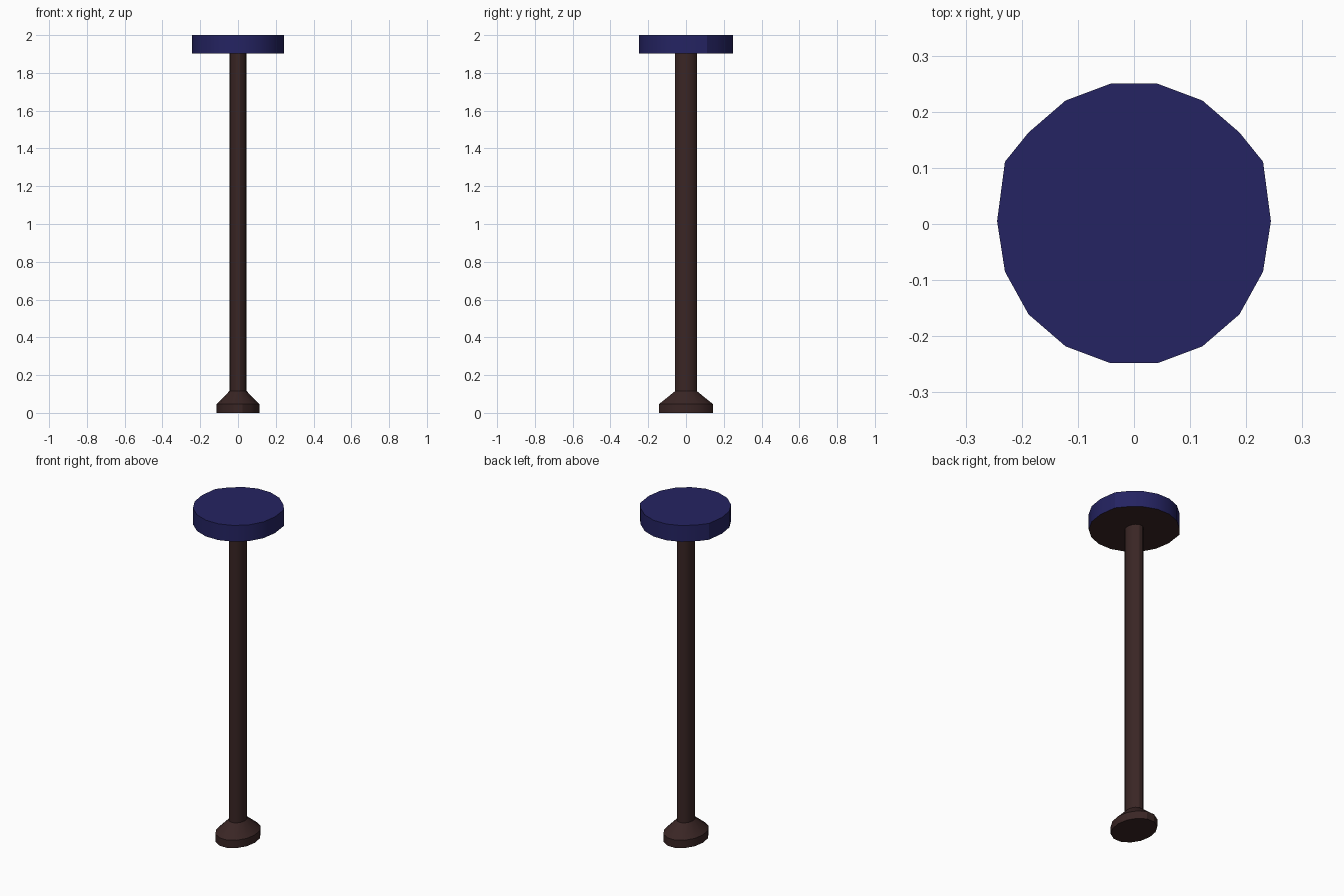
import bpy, bmesh, math

if "Cube" in bpy.data.objects:
    bpy.data.objects.remove(bpy.data.objects["Cube"])

def material(name, rgb):
    m = bpy.data.materials.new(name)
    m.diffuse_color = (*rgb, 1.0)
    m.use_nodes = True
    m.node_tree.nodes["Principled BSDF"].inputs["Base Color"].default_value = m.diffuse_color
    return m

blue = material("dark_blue", (0.018, 0.017, 0.122))
brown = material("dark_brown", (0.042, 0.019, 0.018))

def oval(n, rx, ry):
    # flat ends towards front and back, corners on the x axis
    k = ry / math.cos(math.pi / n)
    return [(rx * math.cos(2 * math.pi * i / n), k * math.sin(2 * math.pi * i / n))
            for i in range(n)]

def loft(name, rings, mats):
    # rings: list of (outline points, z)
    bm = bmesh.new()
    loops = [[bm.verts.new((x, y, z)) for x, y in pts] for pts, z in rings]
    n = len(loops[0])
    for a, b in zip(loops, loops[1:]):
        for i in range(n):
            j = (i + 1) % n
            bm.faces.new((a[i], a[j], b[j], b[i]))
    bm.faces.new(loops[0][::-1])
    bm.faces.new(loops[-1])
    bm.normal_update()
    # second material goes on the underside
    if len(mats) > 1:
        for f in bm.faces:
            if f.normal.z < -0.5:
                f.material_index = 1
    me = bpy.data.meshes.new(name)
    bm.to_mesh(me)
    bm.free()
    ob = bpy.data.objects.new(name, me)
    bpy.context.collection.objects.link(ob)
    for m in mats:
        me.materials.append(m)
    bpy.ops.object.select_all(action='DESELECT')
    ob.select_set(True)
    bpy.context.view_layer.objects.active = ob
    bpy.ops.object.shade_smooth_by_angle(angle=math.radians(30))
    return ob

# round seat-like disc with a brown underside
right = [(0.042, -0.248), (0.122, -0.218), (0.188, -0.161), (0.23, -0.085),
         (0.244, 0.005), (0.23, 0.111), (0.188, 0.163), (0.122, 0.22), (0.042, 0.25)]
disc = right + [(-x, y) for x, y in reversed(right)]
loft("top_disc", [(disc, 1.902), (disc, 2.0)], [blue, brown])

# pole
N = 14
pole = oval(N, 0.046, 0.058)
loft("pole", [(pole, 0.11), (pole, 1.902)], [brown])

# foot with sloped shoulder
foot = oval(N, 0.113, 0.142)
loft("foot", [(foot, 0.0), (foot, 0.047), (pole, 0.115)], [brown])
